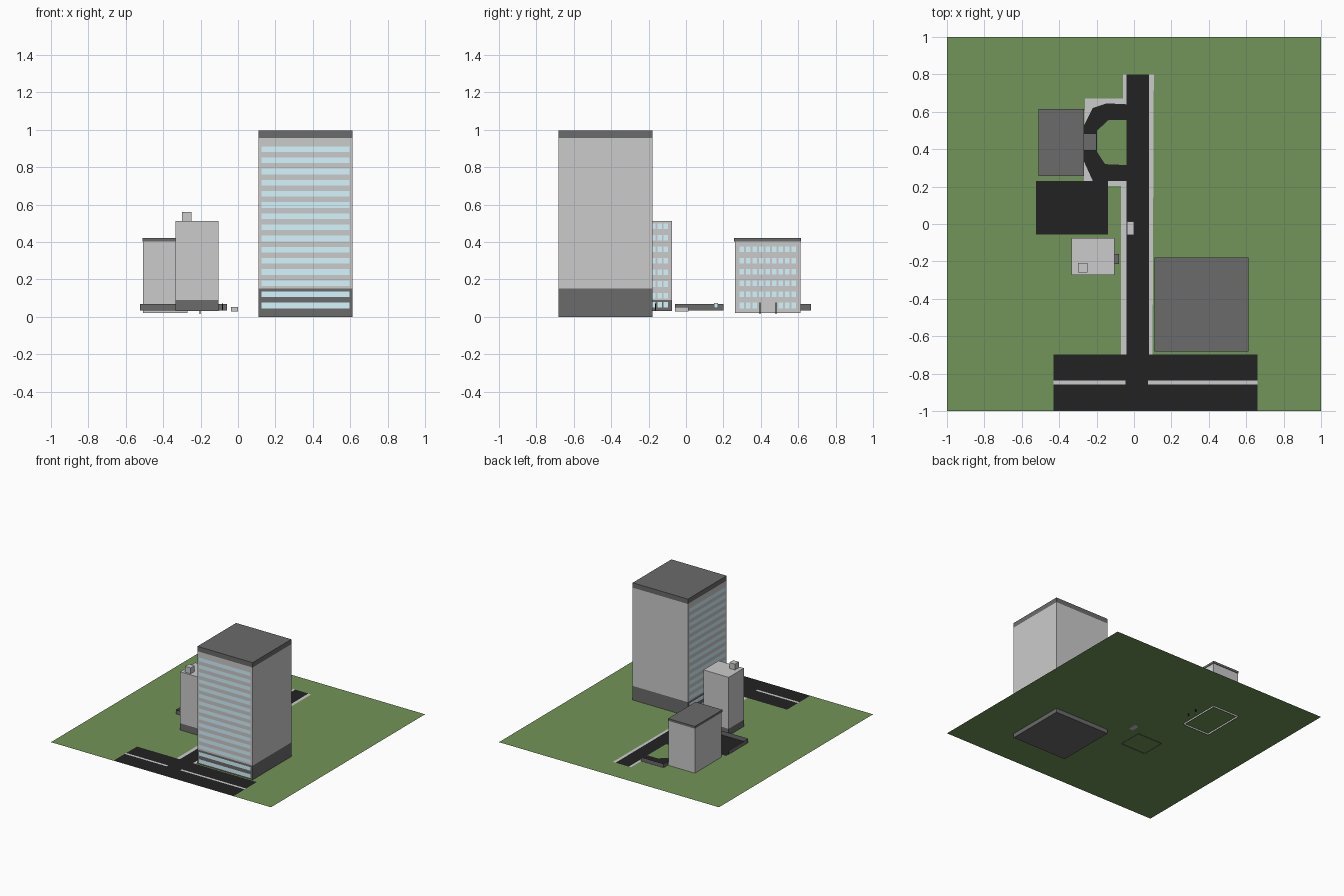
import bpy

if "Cube" in bpy.data.objects:
    bpy.data.objects.remove(bpy.data.objects["Cube"])

GROUND = 0.034


def material(name, r, g, b):
    m = bpy.data.materials.new(name)
    m.diffuse_color = (r, g, b, 1)
    m.use_nodes = True
    m.node_tree.nodes["Principled BSDF"].inputs["Base Color"].default_value = m.diffuse_color
    return m


GREEN = material("grass_green", 0.170, 0.299, 0.100)
BLACK = material("asphalt", 0.0165, 0.0165, 0.0165)
DARK = material("dark_trim", 0.147, 0.147, 0.147)
LIGHT = material("pale_wall", 0.70, 0.70, 0.70)
GLASS = material("window_blue", 0.66, 0.92, 1.0)


def make(name, verts, faces, mat):
    me = bpy.data.meshes.new(name)
    me.from_pydata(verts, [], faces)
    me.materials.append(mat)
    me.update()
    ob = bpy.data.objects.new(name, me)
    bpy.context.collection.objects.link(ob)
    return ob


def box(name, x, y, z, mat, top=True, bottom=True):
    verts = [(i, j, k) for k in z for j in y for i in x]
    faces = [(0, 1, 5, 4), (1, 3, 7, 5), (3, 2, 6, 7), (2, 0, 4, 6)]
    if top:
        faces.append((4, 5, 7, 6))
    if bottom:
        faces.append((0, 2, 3, 1))
    return make(name, verts, faces, mat)


def flat(name, x, y, z, mat):
    verts = [(x[0], y[0], z), (x[1], y[0], z), (x[1], y[1], z), (x[0], y[1], z)]
    return make(name, verts, [(0, 1, 2, 3)], mat)


def strip(name, outer, inner, z, mat):
    """Flat band between two outlines of equal point count, facing up."""
    n = len(outer)
    verts = [(*p, z) for p in outer + inner]
    faces = [(i, i + n, i + n + 1, i + 1) for i in range(n - 1)]
    ob = make(name, verts, faces, mat)
    if ob.data.polygons[0].normal.z < 0:
        ob.data.flip_normals()
    return ob


def fence(name, path, z, mat):
    n = len(path)
    verts = [(*p, k) for k in z for p in path]
    faces = [(i, i + 1, i + n + 1, i + n) for i in range(n - 1)]
    return make(name, verts, faces, mat)


def windows(name, axis, pos, us, zs, w, h, flip=False, skip=lambda u, z: False):
    """Grid of panes on a wall; axis is the wall normal ('x' or 'y')."""
    verts, faces = [], []
    for u in us:
        for z in zs:
            if skip(u, z):
                continue
            b = len(verts)
            for du, dz in ((-w, -h), (w, -h), (w, h), (-w, h)):
                a = u + du / 2
                verts.append((pos, a, z + dz / 2) if axis == 'x' else (a, pos, z + dz / 2))
            order = (b, b + 1, b + 2, b + 3)
            faces.append(order[::-1] if flip else order)
    return make(name, verts, faces, GLASS)


# Lawn
flat("lawn", (-1, 1), (-1, 1), GROUND, GREEN)

# Streets, parking lot and lane lines
Z1, Z2 = GROUND + 0.001, GROUND + 0.002
flat("main_road", (-0.04, 0.08), (-0.70, 0.80), Z1, BLACK)
flat("cross_street", (-0.43, 0.66), (-0.997, -0.698), Z1, BLACK)
flat("parking_lot", (-0.525, -0.14), (-0.055, 0.23), Z1, BLACK)
for side, x in (("left", (-0.43, -0.046)), ("right", (0.075, 0.66))):
    flat("lane_line_" + side, x, (-0.858, -0.838), Z2, LIGHT)

# Drop-off loop and the pavement outside it
loop_out = [(-0.04, 0.64), (-0.145, 0.645), (-0.22, 0.62), (-0.27, 0.52),
            (-0.27, 0.34), (-0.22, 0.23), (-0.04, 0.23)]
loop_in = [(-0.04, 0.557), (-0.135, 0.557), (-0.197, 0.50), (-0.197, 0.45),
           (-0.197, 0.385), (-0.155, 0.32), (-0.04, 0.315)]
strip("drop_off_loop", loop_out, loop_in, Z1, BLACK)
strip("loop_pavement_north", [(-0.04, 0.67), (-0.16, 0.67), (-0.262, 0.67), (-0.265, 0.52)],
      loop_out[:4], Z1, LIGHT)
strip("loop_pavement_south", [(-0.27, 0.34), (-0.266, 0.225)], loop_out[4:6], Z1, LIGHT)

# Sidewalks
flat("sidewalk_link", (-0.14, -0.04), (0.203, 0.232), Z1, LIGHT)
flat("sidewalk_left", (-0.07, -0.04), (-0.698, 0.21), Z1 - 0.0004, LIGHT)
flat("sidewalk_left_end", (-0.06, -0.04), (0.64, 0.80), Z1 - 0.0004, LIGHT)
strip("sidewalk_right", [(0.074, -0.698), (0.079, 0.80)], [(0.099, -0.698), (0.106, 0.80)],
      Z1 - 0.0004, LIGHT)

# Low boundary walls and the small blue sign
fence("parking_wall", [(-0.525, 0.20), (-0.525, -0.058), (-0.14, -0.058)], (GROUND, 0.067), DARK)
fence("loop_wall", [(-0.262, 0.61), (-0.262, 0.668), (-0.06, 0.668)], (GROUND, 0.067), DARK)
windows("parking_sign", 'x', -0.139, [0.16], [0.06], 0.02, 0.028)

# Office tower with ribbon windows on two sides
TX, TY = (0.109, 0.611), (-0.683, -0.18)
box("tower_base", TX, TY, (0, 0.15), DARK, top=False)
box("tower_body", TX, TY, (0.15, 0.957), LIGHT, top=False, bottom=False)
box("tower_cap", TX, TY, (0.957, 0.997), DARK, bottom=False)
tower_rows = [0.06 + 0.0597 * i for i in range(15)]
windows("tower_windows_front", 'y', TY[0] - 0.002, [0.36], tower_rows, 0.47, 0.03)
windows("tower_windows_left", 'x', TX[0] - 0.002, [-0.432], tower_rows, 0.47, 0.03, flip=True)

# Mid-size block
MX, MY = (-0.335, -0.105), (-0.273, -0.075)
box("block_base", MX, MY, (0.03, 0.09), DARK, top=False, bottom=False)
box("block_body", MX, MY, (0.09, 0.513), LIGHT, bottom=False)
box("block_roof_hut", (-0.299, -0.249), (-0.258, -0.208), (0.513, 0.561), LIGHT, bottom=False)
windows("block_windows", 'x', MX[1] + 0.002, [-0.24 + 0.033 * i for i in range(5)],
        [0.065] + [0.113 + 0.062 * i for i in range(7)], 0.023, 0.03)

# Low block with windows facing the loop
HX, HY = (-0.508, -0.27), (0.262, 0.611)
box("inn_body", HX, HY, (0.02, 0.402), LIGHT, top=False, bottom=False)
box("inn_roof", (-0.511, -0.267), (0.256, 0.615), (0.402, 0.42), DARK)
windows("inn_windows", 'x', HX[1] + 0.002, [0.297 + 0.035 * i for i in range(9)],
        [0.06 * i for i in range(1, 7)], 0.024, 0.03,
        skip=lambda u, z: z < 0.1 and 0.38 < u < 0.49)

# Entrance canopies on posts
for name, x, y, low, high in (("inn", (-0.27, -0.20), (0.392, 0.484), 0.015, 0.076),
                              ("block", (-0.105, -0.08), (-0.215, -0.16), 0.034, 0.07)):
    flat(name + "_canopy", x, y, high, DARK)
    for i, py in enumerate(y):
        s = 0.006 if i == 0 else -0.006
        box(f"{name}_canopy_post_{i}", (x[1] - 0.006, x[1]), sorted((py, py + s)),
            (low, high), BLACK)

# Parked car on the road
box("car", (-0.037, -0.001), (-0.06, 0.014), (0.029, 0.052), LIGHT)
